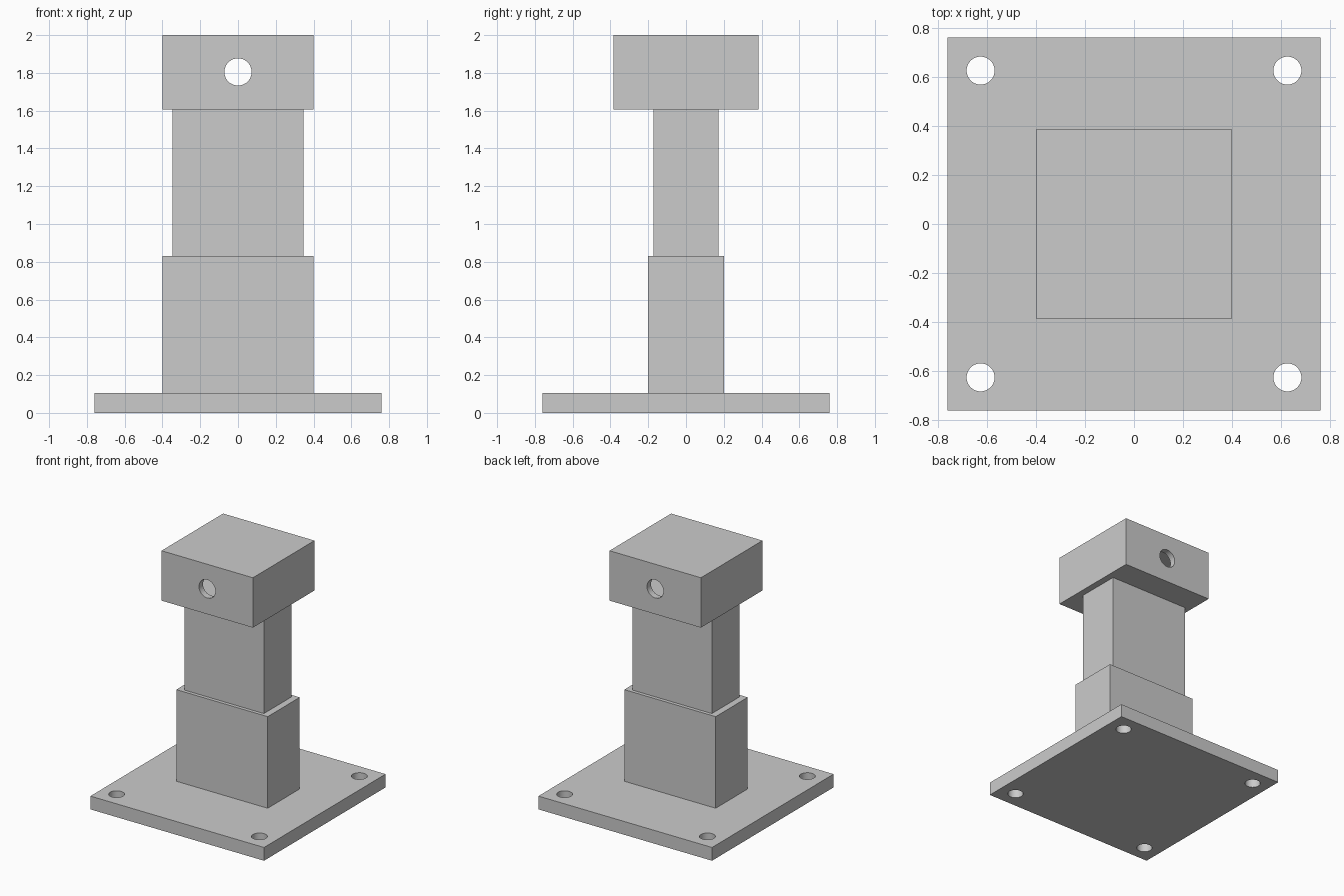
import bpy
import math
from mathutils import Vector

default = bpy.data.objects.get("Cube")
if default:
    bpy.data.objects.remove(default, do_unlink=True)

GREY = (0.6, 0.6, 0.6, 1)
steel = bpy.data.materials.new("plain grey")
steel.use_nodes = True
steel.diffuse_color = GREY
steel.node_tree.nodes["Principled BSDF"].inputs["Base Color"].default_value = GREY


def box(name, width, depth, bottom, top):
    """Box centred on x and y, between two heights."""
    bpy.ops.mesh.primitive_cube_add(size=1, location=(0, 0, (bottom + top) / 2))
    ob = bpy.context.object
    ob.name = name
    ob.scale = (width, depth, top - bottom)
    bpy.ops.object.transform_apply(location=False, rotation=False, scale=True)
    ob.data.materials.append(steel)
    return ob


def drill(name, radius, length, location, rotation=(0, 0, 0)):
    """Round cutter for a hole."""
    bpy.ops.mesh.primitive_cylinder_add(vertices=48, radius=radius, depth=length,
                                        location=location, rotation=rotation)
    ob = bpy.context.object
    ob.name = name
    ob.data.materials.append(steel)
    return ob


def cut(target, cutters):
    """Subtract the cutters, then discard them."""
    for cutter in cutters:
        cutter.hide_render = True
        mod = target.modifiers.new("cut", "BOOLEAN")
        mod.operation = "DIFFERENCE"
        mod.solver = "EXACT"
        mod.object = cutter
        bpy.context.view_layer.objects.active = target
        bpy.ops.object.modifier_apply(modifier=mod.name)
        bpy.data.objects.remove(cutter, do_unlink=True)
    bpy.ops.object.select_all(action="DESELECT")
    target.select_set(True)
    bpy.context.view_layer.objects.active = target
    bpy.ops.object.shade_smooth_by_angle(angle=math.radians(30))


# Base plate with four bolt holes
base = box("base_plate", 1.52, 1.52, 0, 0.105)
cut(base, [drill("bolt_hole", 0.057, 0.5, (x, y, 0.05))
           for x in (-0.625, 0.625) for y in (-0.625, 0.625)])

# Stepped column
box("lower_column", 0.8, 0.4, 0.105, 0.83)
box("upper_column", 0.695, 0.345, 0.83, 1.605)

# Hollow head with a cross hole from front to back
head = box("head_block", 0.8, 0.77, 1.605, 2)
cut(head, [box("head_cavity", 0.7, 0.67, 1.655, 1.95),
           drill("cross_hole", 0.072, 1.2, (0, 0, 1.805), (math.pi / 2, 0, 0))])
